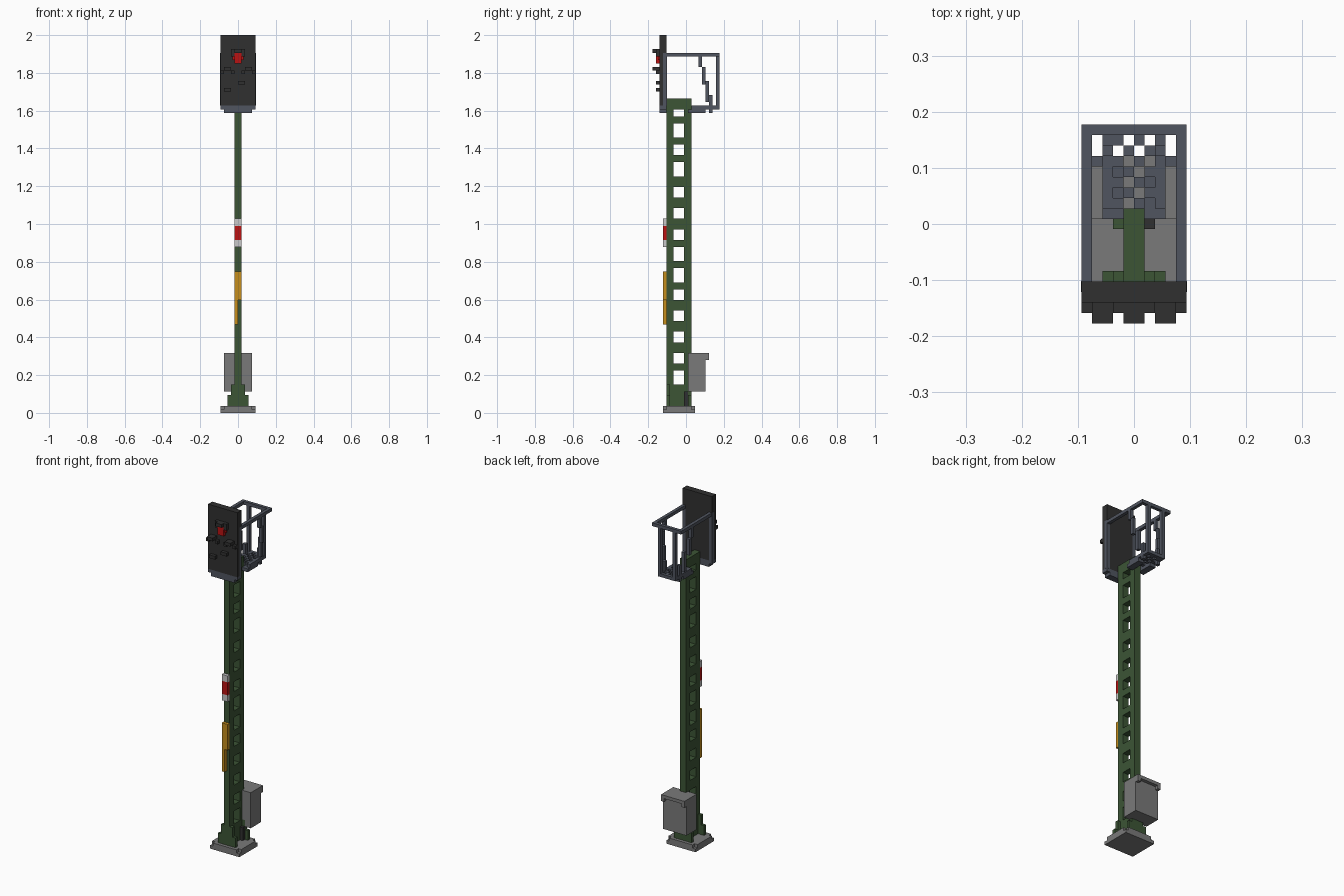
import bpy
import bmesh
from mathutils import Matrix, Vector

cube = bpy.data.objects.get("Cube")
if cube:
    bpy.data.objects.remove(cube, do_unlink=True)

UNIT = 2 / 107      # edge of one building block
DEPTH = 9.5         # half depth in blocks


def material(name, *rgb):
    mat = bpy.data.materials.new(name)
    mat.use_nodes = True
    mat.diffuse_color = (*rgb, 1)
    mat.node_tree.nodes["Principled BSDF"].inputs["Base Color"].default_value = (*rgb, 1)
    return mat


green = material("mast green", .045, .09, .036)
slate = material("slate metal", .08, .09, .115)
grey = material("concrete grey", .195, .195, .195)
dark = material("dark panel", .03, .03, .03)
red = material("signal red", .5, .006, .006)
white = material("plate white", .58, .58, .58)
yellow = material("plate yellow", .56, .27, .012)


def span(lo, hi):
    return lo, hi


def both(lo, hi):
    """Mirrored pair of x ranges."""
    return [(lo, hi), (-hi, -lo)]


def build(name, mat, boxes):
    """One object out of blocks given as x, y and z ranges."""
    bm = bmesh.new()
    for ranges in boxes:
        lo, hi = (Vector(c) for c in zip(*ranges))
        mid = (lo + hi) / 2 - Vector((0, DEPTH, 0))
        bmesh.ops.create_cube(bm, size=1, matrix=Matrix.Translation(mid * UNIT)
                              @ Matrix.Diagonal((*((hi - lo) * UNIT), 1)))
    mesh = bpy.data.meshes.new(name)
    bm.to_mesh(mesh)
    bm.free()
    mesh.materials.append(mat)
    obj = bpy.data.objects.new(name, mesh)
    bpy.context.collection.objects.link(obj)
    return obj


wide, middle, narrow, thin = (-5, 5), (-4, 4), (-2, 2), (-1, 1)

# Foundation slab with notched upper corners
build("foundation", grey, [
    (wide, (3, 12), (0, 1)),
    (wide, (4, 11), (1, 2)),
    (middle, (3, 4), (1, 2)),
    (middle, (11, 12), (1, 2)),
])

# Lattice mast: two chords joined by rungs between the openings
openings = [(8, 12), (14, 17), (20, 23), (26, 29), (32, 35), (37, 41), (43, 47),
            (49, 52), (55, 58), (61, 64), (67, 71), (73, 76), (78, 82), (84, 86)]
bottoms = [2] + [top for _, top in openings]
tops = [low for low, _ in openings] + [89]
build("mast", green,
      [(thin, chord, (2, 89)) for chord in ((4, 6), (9, 11))]
      + [(thin, (6, 9), rung) for rung in zip(bottoms, tops)])

# Stepped gussets at the mast foot
gussets = []
for x in both(1, 3):
    gussets += [(x, (4, 5), (2, 5)), (x, (10, 11), (2, 5))]
for x in both(1, 2):
    gussets += [(x, (4, 5), (5, 8)), (x, (10, 11), (5, 8))]
gussets.append(((-2, -1), (9, 10), (2, 6)))
build("foot_gussets", green, gussets)
build("cable_entry", dark, [((1, 2), (9, 10), (2, 6))])

# Equipment cabinet with overhanging lid
build("cabinet", grey,
      [(middle, (10, 15), (6, 17)), (middle, (15, 16), (16, 17))]
      + [(x, (15, 16), (15, 16)) for x in both(3, 4)])

# Plates on the front of the mast
build("plate_white", white, [(thin, (3, 4), z) for z in ((47, 49), (53, 55))])
build("plate_red", red, [(thin, (3, 4), (49, 53))])
build("plate_yellow", yellow, [(thin, (3, 4), (32, 40)), ((-1, 0), (3, 4), (25, 32))])

# Signal panel
build("signal_panel", dark, [(wide, (2, 4), (87, 107))])

# Main lamp and its hood
build("red_lamp", red, [(thin, (1, 2), (99, 102)), ((-1.5, 1.5), (1.5, 2), (100, 101))])
build("lamp_hood", dark,
      [(thin, (0, 2), (102, 103)), (narrow, (1, 2), (102, 103))]
      + [(x, (1, 2), (101, 102)) for x in both(1, 2)])

# Secondary lamps
lamps = [((0, 2), (1, 2), (93, 94)), ((-4, -2), (1, 2), (91, 92))]
for x in both(2, 4):
    lamps.append((x, (0, 2), (97, 98)))
for x in both(1, 2) + both(4, 5):
    lamps.append((x, (1, 2), (96, 97)))
build("small_lamps", dark, lamps)

# Bracket that carries the panel
edge = 5.05
build("panel_bracket", slate,
      [(wide, (2, 4), (86, 87)), (middle, (2, 4), (85, 86))]
      + [(x, (3, 4.05), (87, 102)) for x in both(4, edge)])

# Safety cage: top rail, back posts and stepped side braces
cage = [(wide, (18, 19), (101, 102))]
for x in both(4, 5):
    cage += [(x, (4, 18), (101, 102)),
             (x, (13, 14), (98, 101)),
             (x, (14, 15), (93, 98))]
for x in both(3, 4):
    cage.append((x, (15, 16), (88, 94)))
for x in both(2, 3):
    cage += [(x, (16, 17), (85, 90)), (x, (18, 19), (87, 101))]
build("cage", slate, cage)

# Platform: frame and chequered grating
platform = [((-3, 3), (18, 19), (86, 87))]
for x in both(2, 3):
    platform.append((x, (11, 18), (86, 87)))
for x in both(1, 3):
    platform.append((x, (10, 15), (85, 86)))
for x in range(-2, 2):
    for y in range(11, 18):
        if (x + y) % 2:
            platform.append((span(x, x + 1), span(y, y + 1), (86, 87)))
build("platform", slate, platform)
